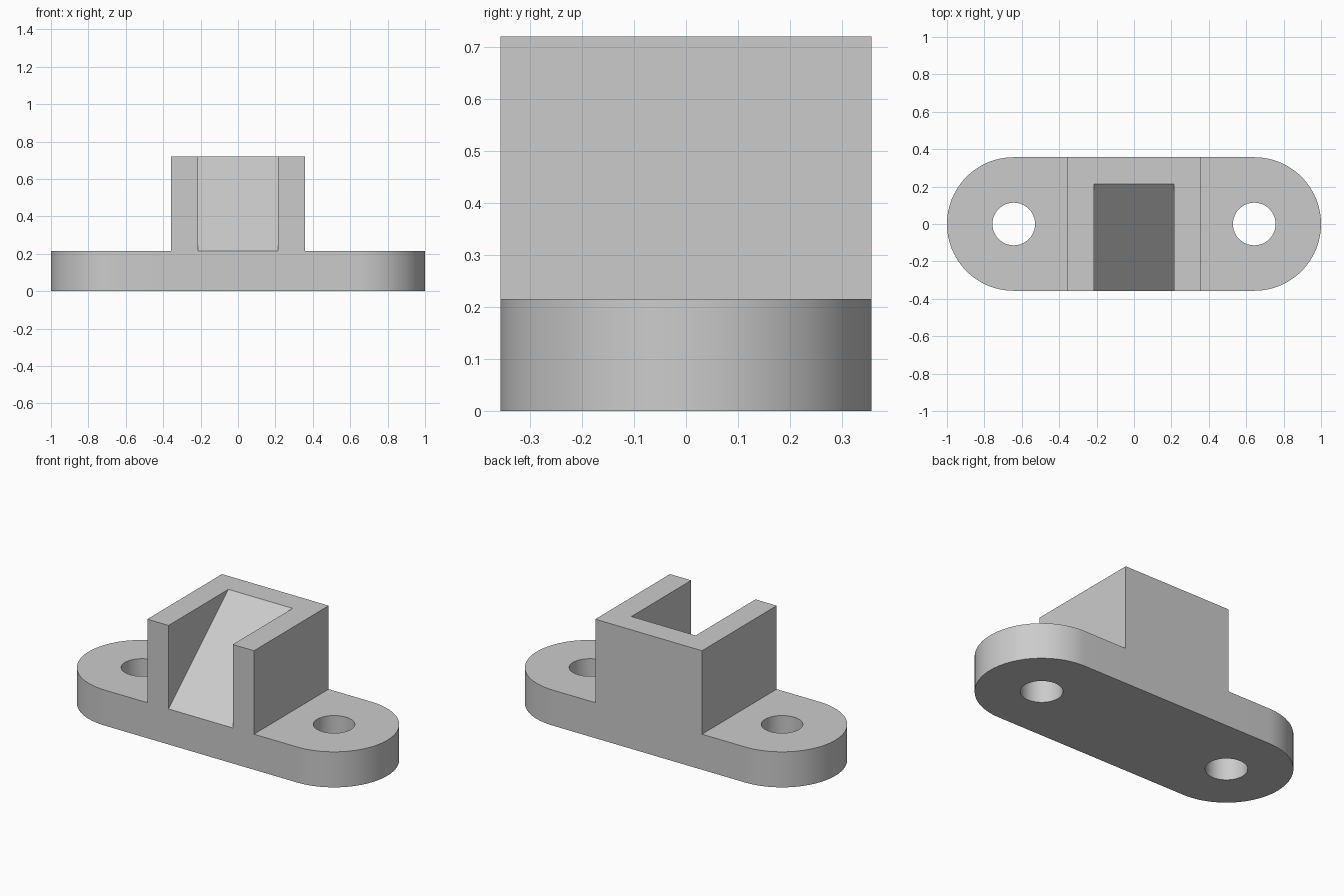
import bpy, bmesh
from math import pi, cos, sin
from mathutils import Vector

cube = bpy.data.objects.get("Cube")
if cube:
    bpy.data.objects.remove(cube, do_unlink=True)

HALF_DEPTH = 0.357           # also the radius of the rounded ends
END_X = 1 - HALF_DEPTH       # centre of each rounded end and hole
BASE_TOP, TOP = 0.215, 0.72
SLOT = 0.215                 # half width of the slot, and its back edge
HOLE_R = 0.114
SEGMENTS = 48

grey = bpy.data.materials.new("plain_grey")
grey.use_nodes = True
colour = (0.6, 0.6, 0.6, 1)
grey.diffuse_color = colour
grey.node_tree.nodes["Principled BSDF"].inputs["Base Color"].default_value = colour


def prism(name, outline, offset):
    """Extrude a closed outline of 3D points along offset."""
    bm = bmesh.new()
    face = bm.faces.new([bm.verts.new(p) for p in outline])
    extruded = bmesh.ops.extrude_face_region(bm, geom=[face], use_keep_orig=True)
    moved = [g for g in extruded["geom"] if isinstance(g, bmesh.types.BMVert)]
    bmesh.ops.translate(bm, verts=moved, vec=Vector(offset))
    bmesh.ops.recalc_face_normals(bm, faces=bm.faces)
    mesh = bpy.data.meshes.new(name)
    bm.to_mesh(mesh)
    bm.free()
    mesh.materials.append(grey)
    obj = bpy.data.objects.new(name, mesh)
    bpy.context.collection.objects.link(obj)
    return obj


def arc(cx, radius, start, sweep, z, count):
    return [(cx + radius * cos(start + sweep * i / SEGMENTS),
             radius * sin(start + sweep * i / SEGMENTS), z) for i in range(count)]


def combine(target, tool, operation):
    """Apply an exact boolean and discard the tool."""
    mod = target.modifiers.new(operation.lower(), "BOOLEAN")
    mod.operation, mod.object, mod.solver = operation, tool, "EXACT"
    bpy.context.view_layer.objects.active = target
    bpy.ops.object.modifier_apply(modifier=mod.name)
    bpy.data.objects.remove(tool, do_unlink=True)


# Base plate with rounded ends
outline = (arc(END_X, HALF_DEPTH, -pi / 2, pi, 0, SEGMENTS + 1)
           + arc(-END_X, HALF_DEPTH, pi / 2, pi, 0, SEGMENTS + 1))
bracket = prism("bracket", outline, (0, 0, BASE_TOP))

# Upright block in the middle
h = HALF_DEPTH
block = prism("upright_block", [(-h, -h, 0), (h, -h, 0), (h, h, 0), (-h, h, 0)], (0, 0, TOP))
combine(bracket, block, "UNION")

# Sloping slot, open at the front and top
low, high = Vector((-SLOT, -h, BASE_TOP)), Vector((-SLOT, SLOT, TOP))
extra = (high - low) * 0.1
low, high = low - extra, high + extra
slot = prism("slot_cutter", [low, high, (-SLOT, low.y, high.z)], (2 * SLOT, 0, 0))
combine(bracket, slot, "DIFFERENCE")

# Mounting holes
for side in (-1, 1):
    ring = arc(side * END_X, HOLE_R, 0, 2 * pi, -0.1, SEGMENTS)
    combine(bracket, prism("hole_cutter", ring, (0, 0, 0.5)), "DIFFERENCE")

# Smooth the rounded walls and keep the corners crisp
bpy.ops.object.select_all(action="DESELECT")
bracket.select_set(True)
bpy.context.view_layer.objects.active = bracket
bpy.ops.object.shade_smooth_by_angle(angle=pi / 6)
